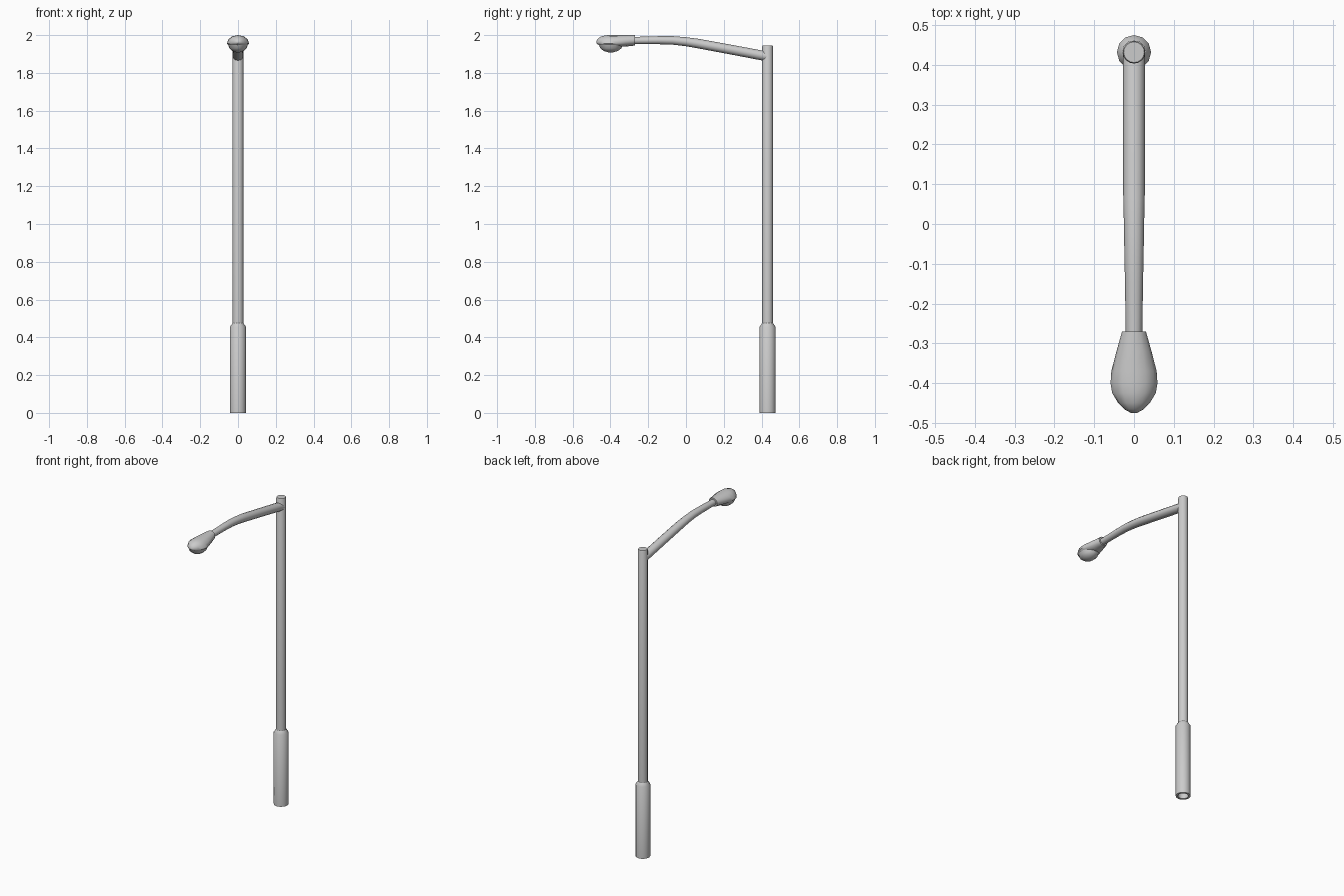
import bpy, bmesh, math
from mathutils import Vector

if "Cube" in bpy.data.objects:
    bpy.data.objects.remove(bpy.data.objects["Cube"])

POLE_Y = 0.432


def finish(name, bm, angle=40):
    bmesh.ops.recalc_face_normals(bm, faces=bm.faces)
    me = bpy.data.meshes.new(name)
    bm.to_mesh(me)
    bm.free()
    ob = bpy.data.objects.new(name, me)
    bpy.context.collection.objects.link(ob)
    bpy.ops.object.select_all(action='DESELECT')
    ob.select_set(True)
    bpy.context.view_layer.objects.active = ob
    bpy.ops.object.shade_smooth_by_angle(angle=math.radians(angle))
    return ob


def loft(name, rings, cap_start=True, cap_end=True, angle=40):
    """Skin a list of equally sized point rings."""
    bm = bmesh.new()
    loops = [[bm.verts.new(p) for p in r] for r in rings]
    n = len(loops[0])
    for a, b in zip(loops, loops[1:]):
        for i in range(n):
            bm.faces.new((a[i], a[(i + 1) % n], b[(i + 1) % n], b[i]))
    if cap_start:
        bm.faces.new(loops[0])
    if cap_end:
        bm.faces.new(loops[-1])
    return finish(name, bm, angle)


def circle(n):
    return [(math.cos(2 * math.pi * i / n), math.sin(2 * math.pi * i / n)) for i in range(n)]


def lathe(name, profile, n, **kw):
    return loft(name, [[(r * c, POLE_Y + r * s, z) for c, s in circle(n)]
                       for r, z in profile], **kw)


# Base sleeve with a hollow foot
lathe("base_sleeve", [(0.030, 0.44), (0.030, 0), (0.043, 0), (0.043, 0.455), (0.029, 0.475)],
      12, cap_start=False, cap_end=False)

# Main pole
lathe("pole", [(0.0285, 0.44), (0.0285, 1.94), (0.026, 1.946)], 16)

# Tapered bent arm: y, z, radius
path = [(0.43, 1.887, 0.026), (0.25, 1.921, 0.0255), (0.06, 1.956, 0.025), (0.0, 1.965, 0.0235),
        (-0.07, 1.972, 0.0225), (-0.15, 1.973, 0.021), (-0.29, 1.971, 0.019)]
rings = []
for i, (y, z, r) in enumerate(path):
    p, q = path[max(i - 1, 0)], path[min(i + 1, len(path) - 1)]
    t = Vector((0, q[0] - p[0], q[1] - p[1])).normalized()
    up = Vector((1, 0, 0)).cross(t)
    rings.append([Vector((r * 1.08 * c, y, z)) + up * r * s for c, s in circle(12)])
loft("arm", rings)

# Lamp housing: y, half width, top, widest level, bottom
sections = [(-0.27, 0.030, 2.0, 1.972, 1.945), (-0.32, 0.044, 2.0, 1.966, 1.939),
            (-0.37, 0.057, 2.0, 1.958, 1.938), (-0.40, 0.059, 2.0, 1.956, 1.938),
            (-0.425, 0.055, 1.999, 1.956, 1.939), (-0.45, 0.040, 1.993, 1.957, 1.943),
            (-0.466, 0.024, 1.982, 1.960, 1.950), (-0.475, 0.008, 1.968, 1.962, 1.957)]
loft("lamp_housing", [[(w * c, y, mid + s * (top - mid if s > 0 else mid - bot))
                       for c, s in circle(12)] for y, w, top, mid, bot in sections], angle=50)

# Bulging lens below the housing
lens = []
for deg in (0, 30, 55, 78):
    a = math.radians(deg)
    lens.append([(0.053 * math.cos(a) * c, -0.398 + 0.066 * math.cos(a) * s,
                  1.952 - 0.044 * math.sin(a)) for c, s in circle(14)])
loft("lamp_lens", lens, angle=50)
